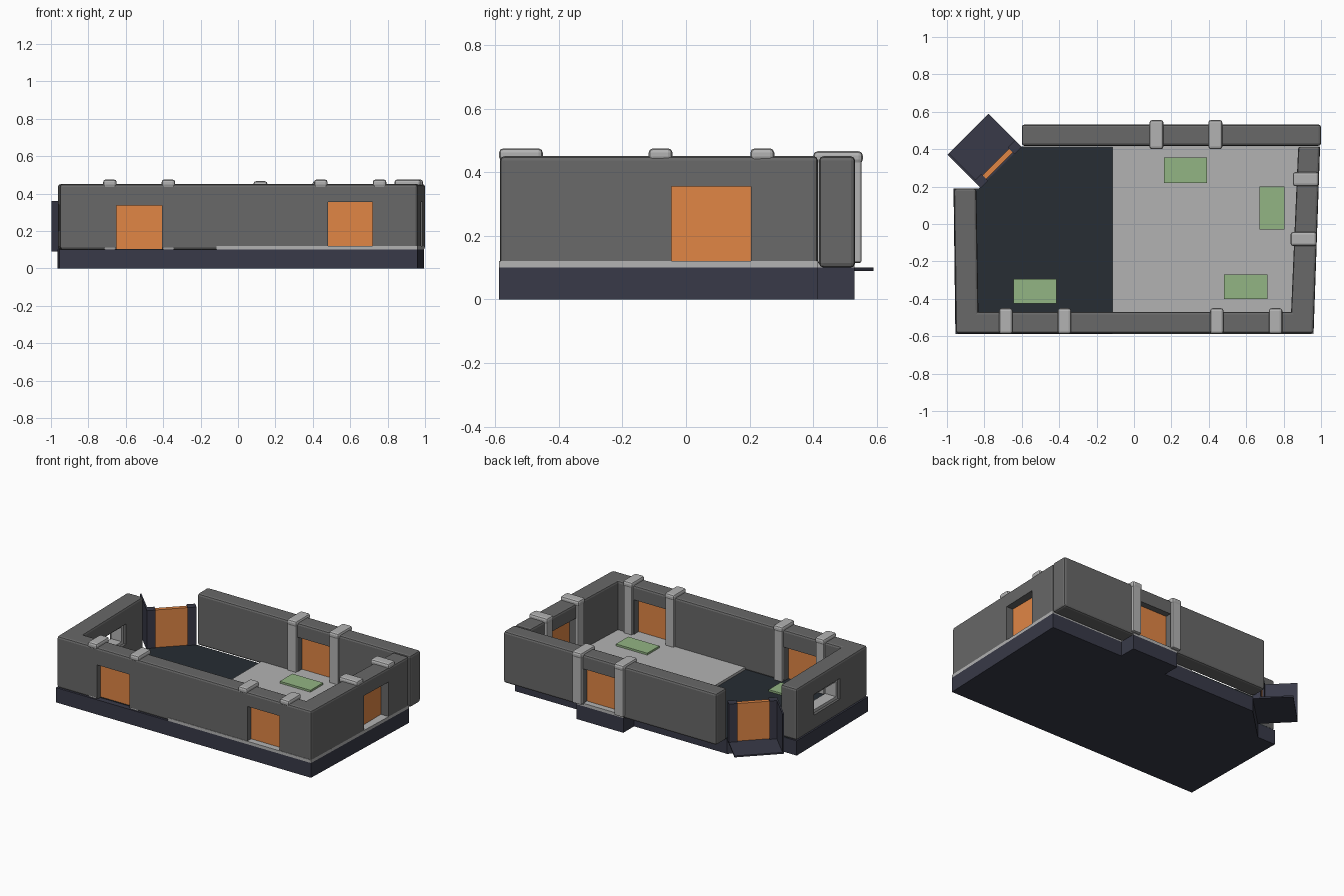
import bpy, bmesh
from math import radians
from mathutils import Matrix, Vector

if "Cube" in bpy.data.objects:
    bpy.data.objects.remove(bpy.data.objects["Cube"])


def material(name, rgb):
    m = bpy.data.materials.new(name)
    m.diffuse_color = (*rgb, 1)
    m.use_nodes = True
    m.node_tree.nodes["Principled BSDF"].inputs["Base Color"].default_value = m.diffuse_color
    return m


WALL = material("wall_grey", (0.14, 0.14, 0.14))
LIGHT = material("light_grey", (0.45, 0.45, 0.45))
NAVY = material("navy", (0.04, 0.042, 0.065))
DARK = material("dark_floor", (0.02, 0.026, 0.033))
ORANGE = material("orange", (0.75, 0.24, 0.06))
GREEN = material("green", (0.29, 0.46, 0.23))


def prism(name, outline, z0, z1, mat, bevel=0, matrix=None):
    """Extrude a plan outline from z0 to z1."""
    bm = bmesh.new()
    face = bm.faces.new([bm.verts.new((x, y, z0)) for x, y in outline])
    ext = bmesh.ops.extrude_face_region(bm, geom=[face])
    for v in ext["geom"]:
        if isinstance(v, bmesh.types.BMVert):
            v.co.z = z1
    bmesh.ops.recalc_face_normals(bm, faces=bm.faces)
    if bevel:
        bmesh.ops.bevel(bm, geom=bm.edges[:], offset=bevel, segments=2,
                        profile=0.5, affect='EDGES')
    if matrix:
        bm.transform(matrix)
    me = bpy.data.meshes.new(name)
    bm.to_mesh(me)
    bm.free()
    me.materials.append(mat)
    ob = bpy.data.objects.new(name, me)
    bpy.context.collection.objects.link(ob)
    return ob


def box(name, x0, x1, y0, y1, z0, z1, mat, bevel=0, matrix=None):
    return prism(name, [(x0, y0), (x1, y0), (x1, y1), (x0, y1)], z0, z1, mat, bevel, matrix)


def cut(ob, x0, x1, y0, y1, z0, z1):
    """Cut a box-shaped opening through a wall."""
    c = box("opening_cutter", x0, x1, y0, y1, z0, z1, WALL)
    c.hide_render = True
    mod = ob.modifiers.new("opening", 'BOOLEAN')
    mod.operation, mod.object, mod.solver = 'DIFFERENCE', c, 'EXACT'
    bpy.context.view_layer.objects.active = ob
    bpy.ops.object.modifier_apply(modifier=mod.name)
    bpy.data.objects.remove(c)


# base slab, with a step under the back door and a chamfered corner
back_step = [(0.995, 0.415), (0.45, 0.415), (0.45, 0.53), (0.1, 0.53), (0.1, 0.415)]
prism("base", [(-0.955, -0.588), (0.96, -0.588)] + back_step +
      [(-0.6, 0.415), (-0.83, 0.19), (-0.965, 0.19)], 0, 0.1, NAVY)
prism("light_floor", [(-0.115, -0.588), (0.96, -0.588)] + back_step + [(-0.115, 0.415)],
      0.1, 0.12, LIGHT)
prism("dark_floor", [(-0.9, -0.55), (-0.115, -0.55), (-0.115, 0.415), (-0.6, 0.415),
                     (-0.83, 0.19), (-0.9, 0.19)], 0.095, 0.103, DARK)

# walls
B = 0.014
front = box("front_wall", -0.952, 0.96, -0.585, -0.47, 0.1, 0.45, WALL, B)
back = box("back_wall", -0.6, 1.0, 0.418, 0.532, 0.1, 0.45, WALL, B)
right = prism("right_wall", [(0.835, -0.585), (0.96, -0.585), (0.995, 0.415), (0.878, 0.415)],
              0.1, 0.45, WALL, B)
left = prism("left_wall", [(-0.952, -0.585), (-0.83, -0.585), (-0.843, 0.19), (-0.963, 0.19)],
             0.1, 0.45, WALL, B)

# door openings and door panels
for x0, x1, z0, z1 in [(-0.65, -0.405, 0.1, 0.335), (0.48, 0.72, 0.12, 0.355)]:
    cut(front, x0, x1, -0.7, -0.4, 0.05, z1)
    box("front_door", x0, x1, -0.545, -0.52, z0, z1, ORANGE)
cut(back, 0.155, 0.4, 0.35, 0.6, 0.05, 0.355)
box("back_door", 0.155, 0.4, 0.465, 0.49, 0.12, 0.355, ORANGE)
cut(right, 0.7, 1.1, -0.045, 0.205, 0.05, 0.355)
box("right_door", 0.905, 0.93, -0.045, 0.205, 0.12, 0.355, ORANGE)

# left window with its frame
wy0, wy1, wz0, wz1, t = -0.285, 0.0, 0.2, 0.34, 0.02
cut(left, -1.1, -0.7, wy0, wy1, wz0, wz1)
for z in (wz0, wz1 - t):
    box("window_rail", -0.94, -0.86, wy0, wy1, z, z + t, LIGHT)
for y in (wy0, wy1 - t):
    box("window_stile", -0.94, -0.86, y, y + t, wz0, wz1, LIGHT)


# pillars flanking the doors, each with a cap
def pillar(x, y, w, d, z0, ztop):
    box("pillar", x - w / 2 + 0.005, x + w / 2 - 0.005, y - d / 2 + 0.004, y + d / 2 - 0.004,
        z0, ztop - 0.01, LIGHT, 0.006)
    box("pillar_cap", x - w / 2, x + w / 2, y - d / 2, y + d / 2, ztop - 0.04, ztop, LIGHT, 0.014)


for x, z0 in ((-0.685, 0.1), (-0.372, 0.1), (0.443, 0.115), (0.757, 0.115)):
    pillar(x, -0.519, 0.072, 0.138, z0, 0.475)
for x in (0.12, 0.435):
    pillar(x, 0.478, 0.075, 0.156, 0.115, 0.466)
for x, y in ((0.907, -0.08), (0.919, 0.24)):
    pillar(x, y, 0.14, 0.075, 0.115, 0.475)

# floor mats
for x0, x1, y0, y1, z in [(0.16, 0.39, 0.22, 0.355, 0.12), (0.67, 0.805, -0.03, 0.2, 0.12),
                          (0.48, 0.715, -0.4, -0.27, 0.12), (-0.645, -0.415, -0.425, -0.295, 0.103)]:
    box("floor_mat", x0, x1, y0, y1, z, z + 0.013, GREEN)

# corner entrance, turned 45 degrees
M = Matrix.Translation(Vector((-0.71, 0.303, 0))) @ Matrix.Rotation(radians(45), 4, 'Z')
box("porch_floor", -0.155, 0.155, 0, 0.25, 0.09, 0.1, NAVY, 0, M)
box("porch_side", -0.155, -0.145, 0, 0.25, 0.09, 0.36, NAVY, 0, M)
for s in (-1, 1):
    a, b = sorted((s * 0.1, s * 0.155))
    box("porch_jamb", a, b, 0, 0.05, 0.09, 0.36, NAVY, 0, M)
box("porch_door", -0.1, 0.1, 0.012, 0.04, 0.1, 0.355, ORANGE, 0, M)
